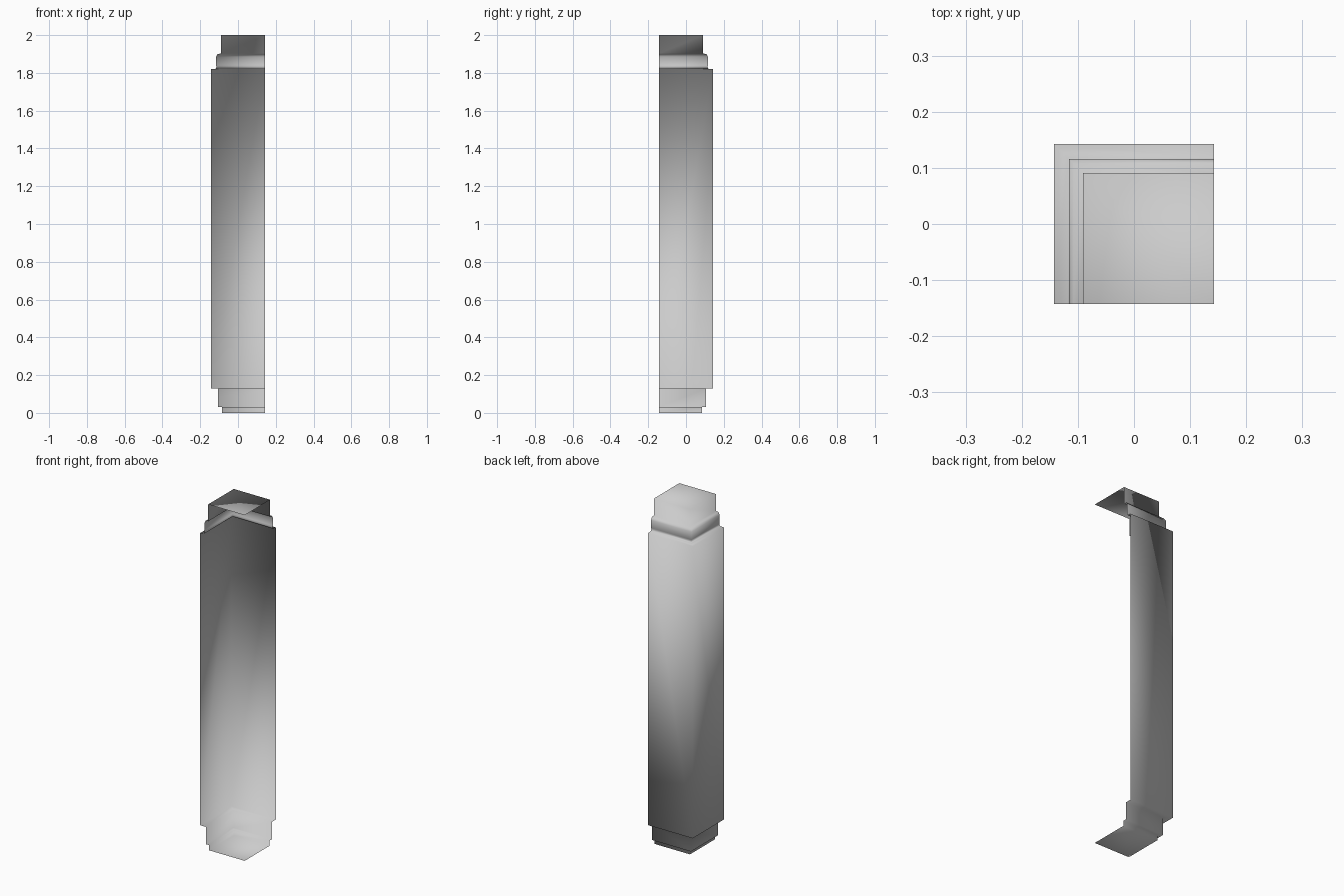
import bpy, bmesh

if "Cube" in bpy.data.objects:
    bpy.data.objects.remove(bpy.data.objects["Cube"])

H = 0.1425  # half width; the two open sides lie at x = +H and y = -H

# Wall profile: (distance from centre, height)
profile = [(0.085, 0), (0.085, 0.03), (0.106, 0.03), (0.106, 0.13),
           (H, 0.13), (H, 1.82), (0.118, 1.822), (0.113, 1.832),
           (0.116, 1.84), (0.116, 1.885), (0.108, 1.9), (0.091, 1.902), (0.091, 2.0)]

bm = bmesh.new()

# Sweep the profile around the L-shaped corner (left wall and back wall)
rings = [[bm.verts.new(p) for p in ((-d, -H, z), (-d, d, z), (H, d, z))]
         for d, z in profile]
for lo, hi in zip(rings, rings[1:]):
    for i in range(2):
        bm.faces.new((lo[i], hi[i], hi[i + 1], lo[i + 1]))

# Bottom and top caps
for ring, z, top in ((rings[0], 0, False), (rings[-1], 2, True)):
    loop = ring + [bm.verts.new((H, -H, z))]
    bm.faces.new(loop[::-1] if top else loop)

for f in bm.faces:
    f.smooth = True
mesh = bpy.data.meshes.new("corner_pillar")
bm.to_mesh(mesh)
bm.free()
pillar = bpy.data.objects.new("corner_pillar", mesh)
bpy.context.collection.objects.link(pillar)
